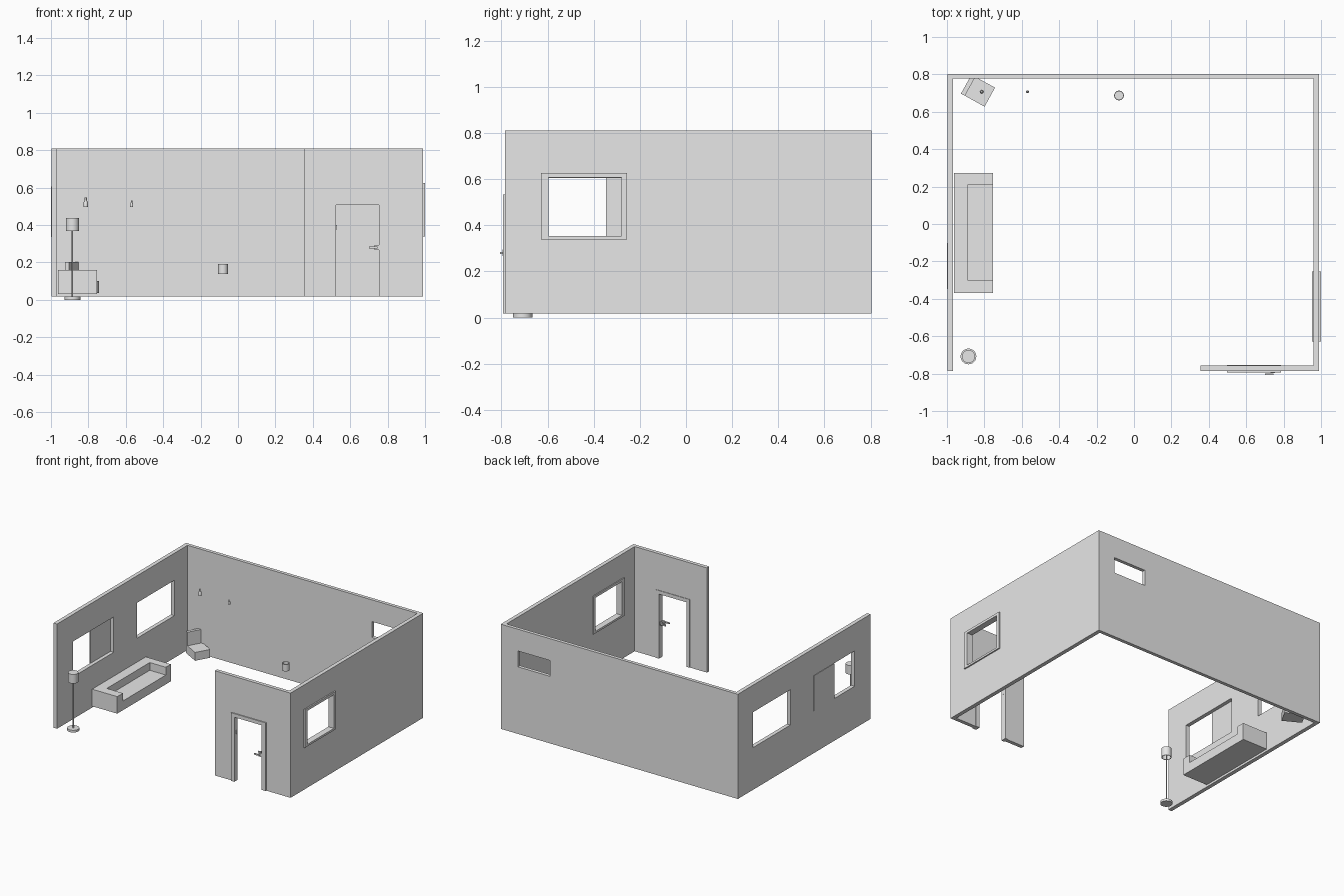
import bpy, bmesh, math
from mathutils import Vector, Matrix

cube = bpy.data.objects.get("Cube")
if cube:
    bpy.data.objects.remove(cube, do_unlink=True)

grey = bpy.data.materials.new("plain grey")
grey.use_nodes = True
grey.diffuse_color = (0.8, 0.8, 0.8, 1)
grey.node_tree.nodes["Principled BSDF"].inputs["Base Color"].default_value = (0.8, 0.8, 0.8, 1)

BASE, TOP = 0.017, 0.81


def finish(name, bm, smooth=False):
    bmesh.ops.recalc_face_normals(bm, faces=bm.faces[:])
    mesh = bpy.data.meshes.new(name)
    bm.to_mesh(mesh)
    bm.free()
    mesh.materials.append(grey)
    obj = bpy.data.objects.new(name, mesh)
    bpy.context.scene.collection.objects.link(obj)
    if smooth:
        bpy.ops.object.select_all(action='DESELECT')
        obj.select_set(True)
        bpy.context.view_layer.objects.active = obj
        bpy.ops.object.shade_smooth_by_angle(angle=math.radians(40))
    return obj


def box(name, xs, ys, zs):
    bm = bmesh.new()
    bmesh.ops.create_cube(bm, size=1)
    for v in bm.verts:
        v.co = [lo + (hi - lo) * (c + 0.5) for c, (lo, hi) in zip(v.co, (xs, ys, zs))]
    return finish(name, bm)


def panel(name, normal, depth, span, heights, holes=()):
    """Upright slab facing x or y, with rectangular openings (u0, u1, z0, z1)."""
    us = sorted({*span, *(u for h in holes for u in h[:2])})
    zs = sorted({*heights, *(z for h in holes for z in h[2:])})

    def place(u, z, d):
        return (d, u, z) if normal == 'x' else (u, d, z)

    bm = bmesh.new()
    for u0, u1 in zip(us, us[1:]):
        for z0, z1 in zip(zs, zs[1:]):
            um, zm = (u0 + u1) / 2, (z0 + z1) / 2
            if any(h[0] < um < h[1] and h[2] < zm < h[3] for h in holes):
                continue
            bm.faces.new([bm.verts.new(place(u, z, depth[0]))
                          for u, z in ((u0, z0), (u1, z0), (u1, z1), (u0, z1))])
    bmesh.ops.remove_doubles(bm, verts=bm.verts[:], dist=1e-5)
    grown = bmesh.ops.extrude_face_region(bm, geom=bm.faces[:], use_keep_orig=True)
    shift = Vector(place(0, 0, depth[1] - depth[0]))
    bmesh.ops.translate(bm, vec=shift,
                        verts=[g for g in grown["geom"] if isinstance(g, bmesh.types.BMVert)])
    return finish(name, bm)


def lathe(name, profile, x, y, steps=32):
    """Round part turned from (radius, height) points."""
    bm = bmesh.new()
    verts = [bm.verts.new((r, 0, z)) for r, z in profile]
    edges = [bm.edges.new(pair) for pair in zip(verts, verts[1:])]
    bmesh.ops.spin(bm, geom=verts + edges, axis=(0, 0, 1), cent=(0, 0, 0),
                   angle=math.tau, steps=steps, use_duplicate=False)
    bmesh.ops.remove_doubles(bm, verts=bm.verts[:], dist=1e-5)
    bmesh.ops.translate(bm, vec=(x, y, 0), verts=bm.verts[:])
    return finish(name, bm, True)


# Walls with their openings
panel("back_wall", 'y', (0.777, 0.803), (-0.997, 0.99), (BASE, TOP),
      [(0.577, 0.847, 0.525, 0.645)])
panel("left_wall", 'x', (-0.997, -0.967), (-0.785, 0.777), (BASE, TOP),
      [(0.175, 0.62, 0.337, 0.605), (-0.595, -0.107, 0.337, 0.605)])
panel("right_wall", 'x', (0.96, 0.99), (-0.785, 0.777), (BASE, TOP),
      [(-0.62, -0.265, 0.345, 0.615)])
panel("front_wall", 'y', (-0.785, -0.757), (0.355, 0.96), (BASE, TOP),
      [(0.51, 0.77, BASE, 0.52)])

# Window frame, sliding pane and door frame
panel("window_frame", 'x', (0.953, 1.0), (-0.628, -0.255), (0.338, 0.626),
      [(-0.595, -0.28, 0.353, 0.607)])
box("sliding_pane", (-1.0, -0.994), (-0.347, -0.102), (0.337, 0.605))
panel("door_frame", 'y', (-0.793, -0.753), (0.497, 0.787), (BASE, 0.533),
      [(0.524, 0.754, BASE, 0.506)])

# Door handle with a lever and a rose on each side
box("handle_spindle", (0.733, 0.743), (-0.803, -0.757), (0.275, 0.285))
for side, y in (("outer", -0.803), ("inner", -0.757)):
    box(side + "_lever", (0.7, 0.745), (y - 0.004, y + 0.004), (0.275, 0.285))
    rose_y = y + 0.01 if side == "outer" else y - 0.01
    box(side + "_rose", (0.73, 0.754), (rose_y - 0.003, rose_y + 0.003), (0.266, 0.294))
box("hinge", (0.522, 0.528), (-0.775, -0.765), (0.375, 0.4))

# Sofa
box("sofa_seat", (-0.888, -0.753), (-0.302, 0.212), (0.03, 0.1))
box("sofa_back", (-0.963, -0.888), (-0.37, 0.272), (0.03, 0.159))
for name, ys in (("sofa_front_arm", (-0.37, -0.302)), ("sofa_rear_arm", (0.212, 0.272))):
    box(name, (-0.888, -0.753), ys, (0.03, 0.159))

# Corner chair, turned towards the room
turn = Matrix.Translation((-0.834, 0.713, 0)) @ Matrix.Rotation(math.radians(-29), 4, 'Z')
for name, xs, zs in (("chair_seat", (-0.048, 0.072), (0.037, 0.1)),
                     ("chair_back", (-0.072, -0.048), (0.037, 0.203))):
    box(name, xs, (-0.058, 0.058), zs).data.transform(turn)

# Floor lamp
LAMP = (-0.885, -0.708)
lathe("lamp_base", [(0, 0), (0.042, 0), (0.042, 0.017), (0, 0.017)], *LAMP)
lathe("lamp_pole", [(0, 0.017), (0.004, 0.017), (0.004, 0.43), (0, 0.43)], *LAMP, steps=12)
lathe("lamp_shade", [(0, 0.437), (0.035, 0.437), (0.035, 0.368), (0.031, 0.368),
                     (0.031, 0.432), (0, 0.432)], *LAMP)

# Cup and two bottles
lathe("cup", [(0, 0.138), (0.026, 0.138), (0.026, 0.191), (0.022, 0.191),
              (0.022, 0.145), (0, 0.145)], -0.08, 0.687)
for name, x, r, h in (("large_bottle", -0.814, 0.011, 0.05),
                      ("small_bottle", -0.569, 0.008, 0.034)):
    z = 0.497
    lathe(name, [(0, z), (r, z), (r, z + h * 0.5), (r * 0.5, z + h * 0.7),
                 (r * 0.5, z + h), (0, z + h)], x, 0.707, 16)
